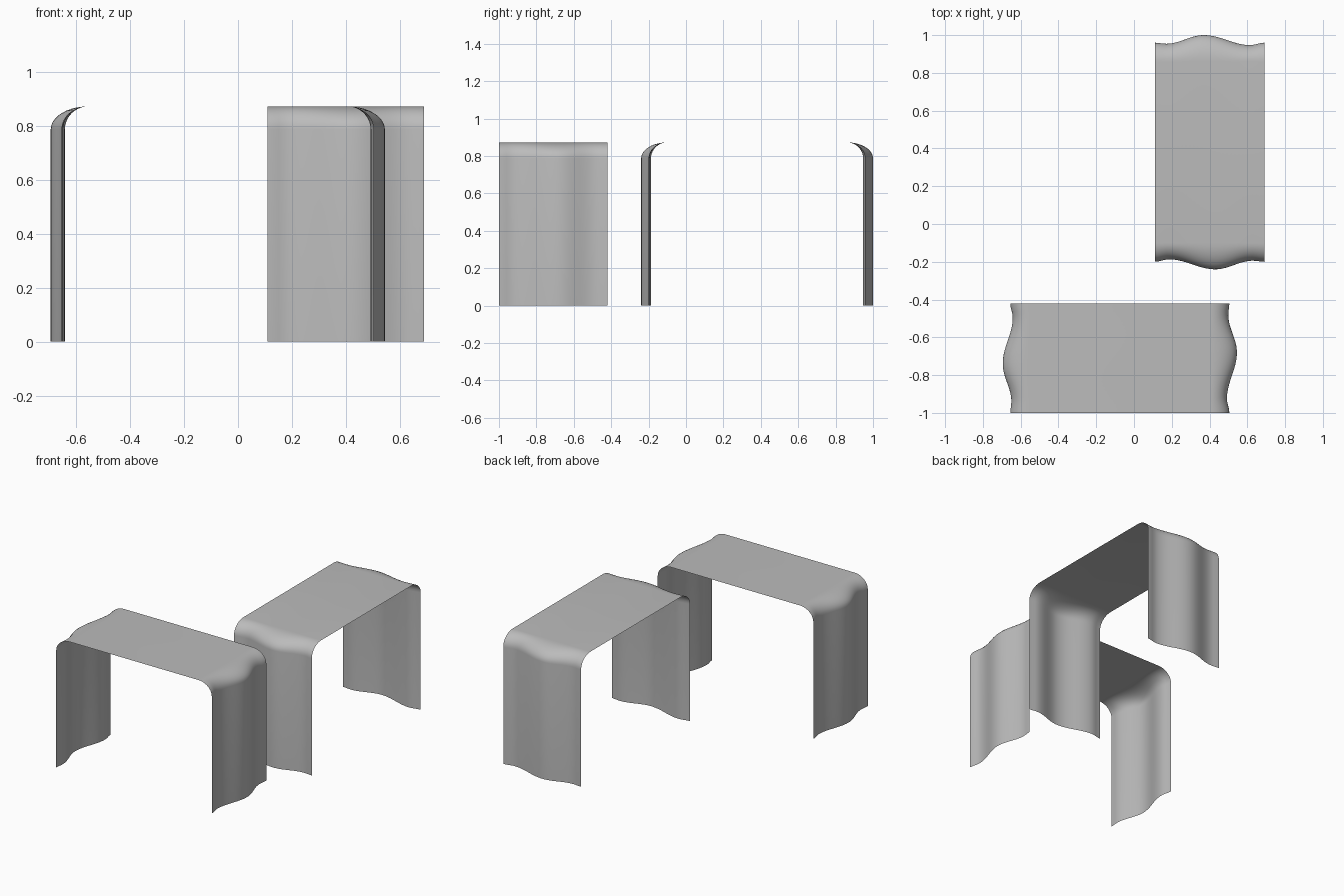
import bpy, bmesh, math

cube = bpy.data.objects.get("Cube")
if cube:
    bpy.data.objects.remove(cube)

HEIGHT, HALF_WIDTH = 0.873, 0.29
BEND_START, BEND_DROP = 0.48, 0.085
ROWS, BEND_STEPS = 28, 10
# Turning points of the wavy leg: across the width, distance from the middle
WAVE = [(-0.29, 0.58), (-0.215, 0.567), (0.03, 0.62), (0.23, 0.574), (0.29, 0.58)]

grey = bpy.data.materials.new("mid grey")
grey.use_nodes = True
colour = (0.5, 0.5, 0.5, 1)
grey.diffuse_color = colour
grey.node_tree.nodes["Principled BSDF"].inputs["Base Color"].default_value = colour


def reach(v):
    """Distance of the leg from the middle, easing between turning points."""
    for (a, da), (b, db) in zip(WAVE, WAVE[1:]):
        if v <= b + 1e-6:
            t = (1 - math.cos(math.pi * (v - a) / (b - a))) / 2
            return da + (db - da) * t
    return WAVE[-1][1]


def half_profile(v):
    """Top edge, rounded bend and leg, from the bend start to the floor."""
    d = reach(v) - BEND_START
    pts = []
    for i in range(BEND_STEPS + 1):
        a = math.pi / 2 * i / BEND_STEPS
        pts.append((BEND_START + d * math.sin(a),
                    HEIGHT - BEND_DROP * (1 - math.cos(a))))
    return pts + [(BEND_START + d, 0)]


def bent_sheet(name, x, y, turn):
    bm = bmesh.new()
    rows = []
    for i in range(ROWS + 1):
        v = HALF_WIDTH * (2 * i / ROWS - 1)
        # The second leg is the first one turned half a circle
        left = [(-u, z) for u, z in reversed(half_profile(-v))]
        rows.append([bm.verts.new((u, v, z)) for u, z in left + half_profile(v)])
    for r, s in zip(rows, rows[1:]):
        for j in range(len(r) - 1):
            bm.faces.new((r[j], r[j + 1], s[j + 1], s[j])).smooth = True
    mesh = bpy.data.meshes.new(name)
    bm.to_mesh(mesh)
    bm.free()
    mesh.materials.append(grey)
    obj = bpy.data.objects.new(name, mesh)
    obj.location = (x, y, 0)
    obj.rotation_euler.z = turn
    bpy.context.collection.objects.link(obj)


bent_sheet("front_bench", -0.075, -0.71, 0)
bent_sheet("back_bench", 0.4, 0.38, math.pi / 2)
